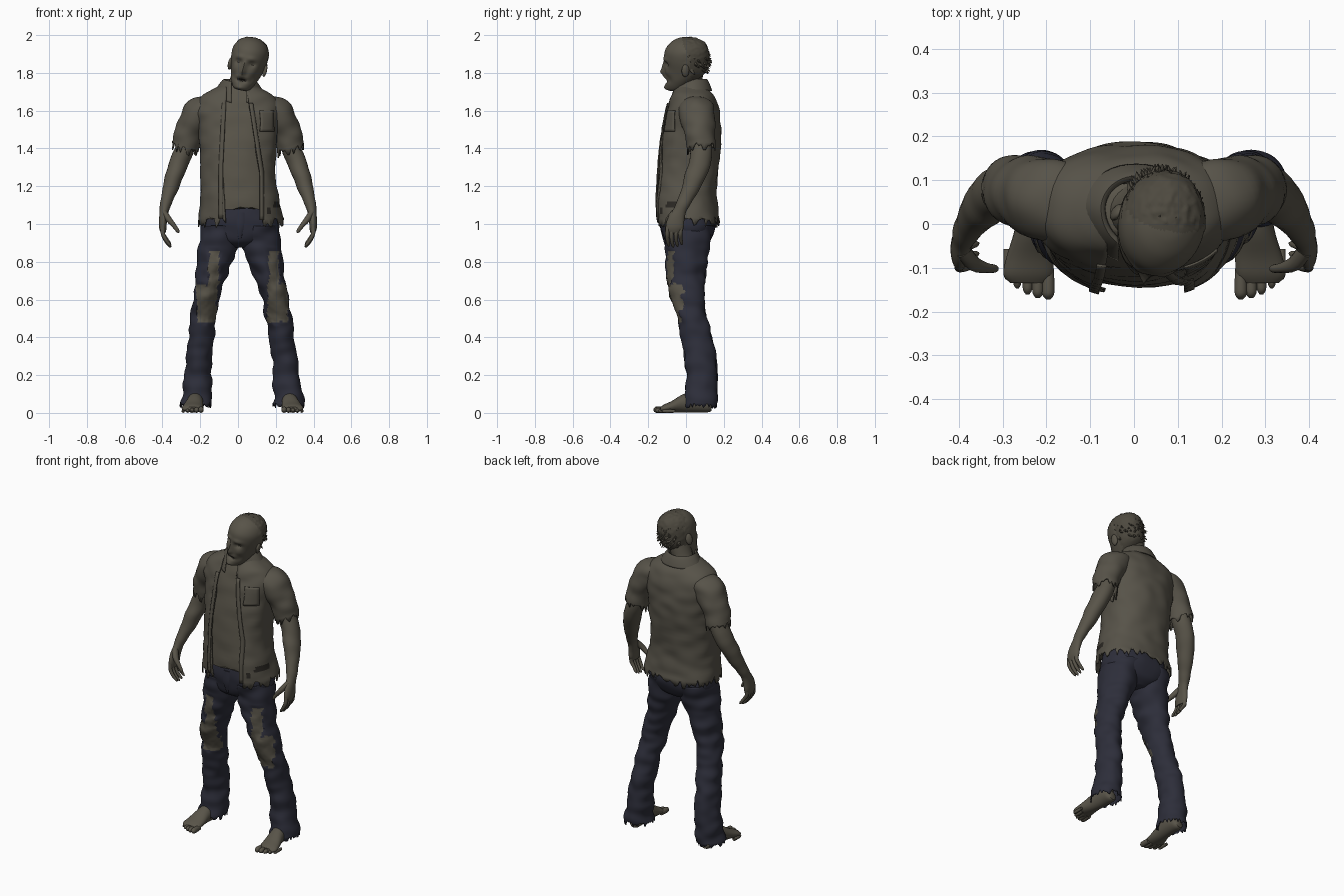
import bpy, bmesh, math, random
from mathutils import Vector, Matrix, noise

if "Cube" in bpy.data.objects:
    bpy.data.objects.remove(bpy.data.objects["Cube"])

random.seed(4)


def material(name, rgb):
    m = bpy.data.materials.new(name)
    m.diffuse_color = (*rgb, 1)
    m.use_nodes = True
    m.node_tree.nodes["Principled BSDF"].inputs["Base Color"].default_value = m.diffuse_color
    return m


SKIN = material("grey skin", (0.098, 0.088, 0.066))
SHIRT = material("worn shirt cloth", (0.095, 0.086, 0.066))
DENIM = material("dark denim", (0.026, 0.027, 0.042))
HAIR = material("matted hair", (0.075, 0.067, 0.05))
DARK = material("dark recess", (0.025, 0.022, 0.018))


def finish(bm, name, mats, thick=0, xf=None):
    if xf:
        bm.transform(xf)
    bmesh.ops.recalc_face_normals(bm, faces=bm.faces)
    me = bpy.data.meshes.new(name)
    bm.to_mesh(me)
    bm.free()
    for m in mats:
        me.materials.append(m)
    ob = bpy.data.objects.new(name, me)
    bpy.context.collection.objects.link(ob)
    for p in me.polygons:
        p.use_smooth = True
    bpy.context.view_layer.objects.active = ob
    ob.select_set(True)
    bpy.ops.object.shade_smooth_by_angle(angle=math.radians(50))
    ob.select_set(False)
    if thick:
        mod = ob.modifiers.new("thickness", 'SOLIDIFY')
        mod.thickness, mod.offset = thick, 0
    return ob


def smooth_rings(r, k):
    """Catmull-Rom interpolation of (x, y, z, a, b) rings."""
    out = []
    for i in range(len(r) - 1):
        p = [r[max(i - 1, 0)], r[i], r[i + 1], r[min(i + 2, len(r) - 1)]]
        for j in range(k):
            t = j / k
            out.append([0.5 * (2 * b + (c - a) * t + (2 * a - 5 * b + 4 * c - d) * t * t
                               + (3 * b - a - 3 * c + d) * t ** 3) for a, b, c, d in zip(*p)])
    return out + [list(r[-1])]


def loft(name, rings, mats, n=24, k=5, e=2.0, frame="xy", gap=None, caps=True,
         wrinkle=0, ragged=0, thick=0, shape=None, rule=None, xf=None):
    """Skin of elliptic rings; ragged tears the last ring, gap opens the front."""
    R = smooth_rings(rings, k)
    bm = bmesh.new()
    grid = []
    sp = lambda c: math.copysign(abs(c) ** (2 / e), c)
    for i, (x, y, z, a, b) in enumerate(R):
        u, v = Vector((1, 0, 0)), Vector((0, 1, 0))
        if frame == "xz":
            v = Vector((0, 0, 1))
        elif frame == "path":
            t = (Vector(R[min(i + 1, len(R) - 1)][:3]) - Vector(R[max(i - 1, 0)][:3])).normalized()
            v = (v - t * v.dot(t)).normalized()
            u = v.cross(t)
        lo, hi = -math.pi / 2, 1.5 * math.pi
        if gap:
            gl, gr = [math.asin(min(g / a, 0.85) ** (e / 2)) for g in gap(z)]
            lo, hi = lo + gr, hi - gl
        row = []
        for j in range(n + 1 if gap else n):
            th = lo + (hi - lo) * j / n
            d = u * a * sp(math.cos(th)) + v * b * sp(math.sin(th))
            p = Vector((x, y, z)) + d
            if wrinkle:
                p += d.normalized() * wrinkle * noise.noise(Vector((p.x * 11, p.y * 11, p.z * 17)))
            if ragged and i == len(R) - 1:
                p.z += random.uniform(-ragged, ragged * 0.5)
            row.append(bm.verts.new(p))
        grid.append(row)
    m = len(grid[0])
    for r0, r1 in zip(grid, grid[1:]):
        for j in range(m - 1 if gap else m):
            bm.faces.new((r0[j], r0[(j + 1) % m], r1[(j + 1) % m], r1[j]))
    if caps and not gap:
        bm.faces.new(grid[0])
        bm.faces.new(grid[-1])
    if shape:
        for v in bm.verts:
            shape(v)
    bmesh.ops.recalc_face_normals(bm, faces=bm.faces)
    if rule:
        for f in bm.faces:
            f.material_index = rule(f.calc_center_median(), f.normal)
    return finish(bm, name, mats, thick, xf)


# Torso and open shirt, from shoulder to hem
BODY = [(0, .03, 1.735, .08, .068), (0, .03, 1.71, .13, .09), (0, .035, 1.67, .195, .115),
        (0, .035, 1.60, .222, .138), (0, .03, 1.52, .212, .15), (0, .02, 1.40, .20, .16),
        (0, .005, 1.25, .195, .158), (.01, .0, 1.12, .208, .16), (.015, .01, 1.02, .225, .165)]
right_edge = lambda z: .045 + .07 * min(1, max(0, (1.72 - z) / .45))
left_edge = lambda z: .06 + .02 * min(1, max(0, (1.7 - z) / .4))
tear_spots = [(.205, 1.10, .02), (.165, 1.07, .012), (.15, 1.585, .012)]


def shirt_rule(c, nrm):
    return int(c.y < 0 and any(math.hypot(c.x - x, c.z - z) < r for x, z, r in tear_spots))


loft("open_shirt", BODY, [SHIRT, DARK], 84, 7, 2.4, gap=lambda z: (left_edge(z), right_edge(z)),
     wrinkle=.008, ragged=.04, thick=.006, rule=shirt_rule)
loft("torso", [(x, y, z + .005, a - .014, b - .017) for x, y, z, a, b in BODY[:-1]]
     + [(.01, .0, 1.085, .198, .142)], [SKIN], 48, 5, 2.4, wrinkle=.006, ragged=.012)


def front_y(x, z):
    """Front of the shirt at x and z."""
    R = smooth_rings(BODY, 8)
    r = min(R, key=lambda q: abs(q[2] - z))
    s = min(abs((x - r[0]) / r[3]), .97)
    return r[1] - r[4] * (1 - s ** 2.4) ** (1 / 2.4)


def shirt_plate(name, xl, xr, z0, z1, mat, rows, cols=5):
    bm = bmesh.new()
    g = []
    for i in range(rows + 1):
        z = z0 + (z1 - z0) * i / rows
        xs = [xl(z) + (xr(z) - xl(z)) * j / cols for j in range(cols + 1)]
        g.append([bm.verts.new((x, front_y(x, z) - .008, z)) for x in xs])
    for a, b in zip(g, g[1:]):
        for j in range(cols):
            bm.faces.new((a[j], a[j + 1], b[j + 1], b[j]))
    finish(bm, name, [mat], .005)


# Button bands, breast pocket and a tear in the undershirt
shirt_plate("right_button_band", right_edge, lambda z: right_edge(z) + .022, 1.02, 1.64, SHIRT, 24, 2)
shirt_plate("left_button_band", lambda z: -left_edge(z) - .022, lambda z: -left_edge(z), 1.03, 1.64, SHIRT, 24, 2)
shirt_plate("breast_pocket", lambda z: .12 - .1 * abs(z - 1.54), lambda z: .19, 1.49, 1.60, SHIRT, 8)


# Folded collar with points at the front
def collar_shape(v):
    f = max(0, -(v.co.y - .03) / .1)
    outer = max(0, min(1, (1.765 - v.co.z) / .055))
    v.co.z -= f * (.02 + .05 * outer)
    v.co.y -= f * .025


loft("collar", [(.005, .035, 1.75, .073, .066), (.005, .035, 1.765, .08, .074), (.005, .035, 1.735, .105, .09),
                (.005, .035, 1.705, .125, .10)], [SHIRT], 36, 3, gap=lambda z: (.04, .04),
     thick=.006, shape=collar_shape)

# Sleeves, arms, palms and fingers
for s, side in ((-1, "left"), (1, "right")):
    M = Matrix.Diagonal((s, 1, 1, 1))
    loft(side + "_sleeve", [(.14, .045, 1.625, .06, .085), (.19, .055, 1.595, .083, .092),
                            (.235, .067, 1.54, .079, .088), (.262, .075, 1.47, .071, .078),
                            (.282, .08, 1.405, .07, .073)], [SHIRT], 36, 6, frame="path", caps=False,
         wrinkle=.009, ragged=.035, thick=.006, xf=M)
    loft(side + "_arm", [(.24, .07, 1.52, .05, .055), (.285, .08, 1.39, .05, .058), (.318, .07, 1.31, .049, .056),
                         (.345, .04, 1.23, .045, .052), (.374, .0, 1.14, .034, .039),
                         (.388, -.03, 1.08, .026, .034), (.395, -.05, 1.03, .023, .043),
                         (.398, -.06, .985, .019, .046), (.395, -.062, .955, .012, .036)],
         [SKIN], 24, 5, frame="path", wrinkle=.005, xf=M)
    for i in range(4):
        y, d = -.096 + .023 * i, (.006, 0, .004, .014)[i]
        loft(f"{side}_finger_{i + 1}", [(.398, y, .985, .011, .012), (.398, y - .003, .95, .0115, .0115),
                                        (.383, y - .002, .912 + d, .010, .010), (.363, y + .004, .885 + d, .008, .008),
                                        (.355, y + .006, .876 + d, .003, .003)], [SKIN], 10, 3, frame="path", xf=M)
    loft(side + "_thumb", [(.39, -.06, 1.06, .016, .02), (.367, -.09, 1.025, .016, .018),
                           (.338, -.10, .99, .012, .012), (.318, -.102, .962, .009, .009),
                           (.312, -.102, .954, .003, .003)], [SKIN], 12, 3, frame="path", xf=M)

# Trousers: hips, fly and two legs with ripped knees
loft("trouser_hips", [(.01, .005, 1.10, .178, .128), (.01, .01, 1.03, .20, .142), (.01, .015, .97, .208, .14),
                      (.01, .01, .91, .16, .118), (.01, .01, .875, .05, .07)], [DENIM], 48, 5, 2.3, wrinkle=.006)
loft("fly_flap", [(.015, -.131, 1.06, .02, .004), (.012, -.134, .99, .02, .004), (.01, -.118, .92, .006, .004)],
     [DENIM], 8, 4)
PROFILE = [(.99, .012, .10, .138), (.88, .005, .106, .115), (.78, 0, .087, .104), (.69, 0, .073, .098),
           (.60, .005, .068, .090), (.50, .03, .067, .077), (.40, .055, .065, .077), (.30, .074, .066, .08),
           (.16, .084, .071, .08), (.045, .072, .08, .09)]
LEG_X = {"left": (-.09, -.102, -.128, -.15, -.17, -.183, -.196, -.205, -.213, -.222),
         "right": (.11, .123, .15, .173, .198, .217, .232, .246, .262, .27)}
RIP_X = {"left": (-.165, -.127), "right": (.208, .187)}


def ripped(c, side):
    low, high = RIP_X[side]
    jag = .012 * noise.noise(c * 40)
    if .48 + jag < c.z < .68 + jag:
        return abs(c.x - low) < .052 + jag
    return .67 < c.z < .86 and abs(c.x - high - (.8 - c.z) * (high - low) * -.25) < .028 + jag


for side, xs in LEG_X.items():
    def sink(v, side=side, xs=xs):
        if v.co.y < .01 and ripped(v.co, side):
            v.co.y += .007 + .003 * noise.noise(v.co * 60)

    loft(side + "_trouser_leg", [(x, y, z, a, b) for x, (z, y, a, b) in zip(xs, PROFILE)], [DENIM, SKIN], 56, 9,
         caps=False, wrinkle=.013, ragged=.022, thick=.005, shape=sink,
         rule=lambda c, nrm, side=side: int(nrm.y < -.1 and ripped(c, side)))
    # Bare foot with toes
    x, s = xs[-1], (-1 if side == "left" else 1)
    loft(side + "_foot", [(x, .135, .03, .02, .02), (x, .115, .04, .036, .037), (x, .06, .058, .042, .055),
                          (x + s * .006, -.01, .052, .044, .049), (x + s * .015, -.075, .033, .054, .03),
                          (x + s * .02, -.115, .024, .056, .021), (x + s * .02, -.135, .019, .04, .012)],
         [SKIN], 24, 4, frame="xz")
    loft(side + "_ankle", [(x, .08, .2, .04, .05), (x, .075, .06, .04, .048)], [SKIN], 16, 3)
    for i in range(5):
        tx, r = x + s * (-.026 + .0235 * i), .017 - .0018 * i
        y = -.152 + .004 * i * i * .7
        loft(f"{side}_toe_{i + 1}", [(tx, y + .05, r, r * .8, r * .9), (tx, y + .01, r, r * .9, r),
                                     (tx, y - .01, r, r * .8, r * .9), (tx, y - .02, r * .9, r * .3, r * .3)],
             [SKIN], 10, 3, frame="xz")

# Neck and tilted head
loft("neck", [(.0, .04, 1.66, .085, .07), (.005, .03, 1.73, .062, .062), (.028, .02, 1.80, .06, .066),
              (.04, .02, 1.86, .06, .07)], [SKIN], 24, 4, wrinkle=.004)
HEAD = (Matrix.Translation((.052, 0, 1.843)) @ Matrix.Rotation(math.radians(12), 4, 'Y')
        @ Matrix.Rotation(math.radians(-9), 4, 'Z'))
FEATURES = [(0, -.045, .013, .018, .022), (0, -.015, .010, .028, .014), (0, -.088, .026, .010, -.02),
            (0, -.068, .03, .008, .006), (0, -.128, .025, .015, .012)]
for s in (-1, 1):
    FEATURES += [(s * .036, .006, .017, .012, -.02), (s * .034, .034, .024, .011, .008),
                 (s * .052, -.035, .018, .018, .007), (s * .05, -.075, .014, .02, -.008)]


def face_shape(v):
    x, y, z = v.co
    if y < 0:
        v.co.y -= sum(h * math.exp(-((x - fx) / dx) ** 2 - ((z - fz) / dz) ** 2) for fx, fz, dx, dz, h in FEATURES)
    elif z > -.05:
        v.co *= 1 + .03 * noise.noise(v.co * 70)


def head_rule(c, nrm):
    if c.y < -.04 and abs(c.x) < .024 and abs(c.z + .088) < .007:
        return 2
    return int(c.z > -.07 and c.y > .035 - max(0, c.z - .06) * .6)


loft("head", [(0, -.068, -.14, .02, .022), (0, -.055, -.128, .045, .05), (0, -.03, -.085, .068, .08),
              (0, -.002, -.035, .083, .11), (0, .003, .03, .096, .119), (0, .005, .08, .095, .115),
              (0, .01, .12, .074, .09), (0, .01, .142, .04, .05), (0, .01, .148, .01, .012)],
     [SKIN, HAIR, DARK], 64, 7, shape=face_shape, rule=head_rule, xf=HEAD)
for s, side in ((-1, "left"), (1, "right")):
    bm = bmesh.new()
    bmesh.ops.create_uvsphere(bm, u_segments=14, v_segments=8, radius=1)
    bm.transform(Matrix.Translation((s * .094, .012, -.012)) @ Matrix.Rotation(s * .35, 4, 'Z')
                 @ Matrix.Diagonal((.011, .021, .034, 1)))
    finish(bm, side + "_ear", [SKIN], xf=HEAD)

# Matted tufts over the crown and the back of the head
bm = bmesh.new()
while len(bm.verts) < 700:
    d = Vector((random.gauss(0, 1), random.gauss(.4, 1), random.gauss(.3, 1))).normalized()
    if d.z < -.45 or d.y < .2 - .35 * max(0, d.z):
        continue
    p = Vector((d.x * .093, .006 + d.y * .114, .02 + d.z * .122))
    lean = (d * .5 + Vector((random.uniform(-.5, .5), .5, -.6))).normalized()
    bmesh.ops.create_cone(bm, segments=4, radius1=.009, radius2=.001, depth=.03,
                          matrix=Matrix.Translation(p + lean * .006) @ lean.to_track_quat('Z', 'Y').to_matrix().to_4x4())
finish(bm, "hair_tufts", [HAIR], xf=HEAD)
